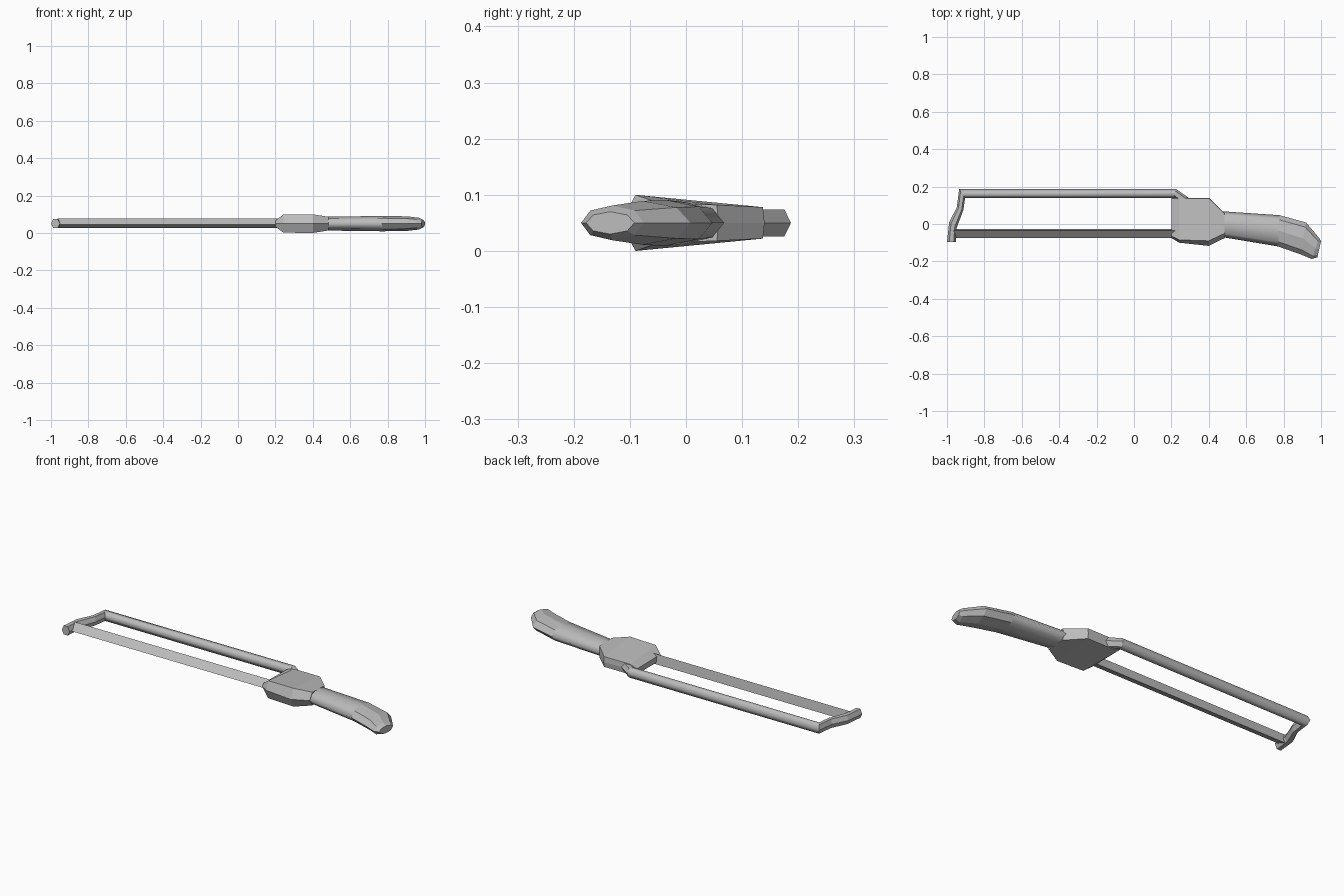
import bpy
import bmesh
from math import cos, sin, pi, radians
from mathutils import Vector

cube = bpy.data.objects.get("Cube")
if cube:
    bpy.data.objects.remove(cube, do_unlink=True)

MID = 0.05  # height of the tool's centre plane

grey = bpy.data.materials.new("plain_grey")
grey.use_nodes = True
colour = (0.5, 0.5, 0.5, 1)
grey.diffuse_color = colour
grey.node_tree.nodes["Principled BSDF"].inputs["Base Color"].default_value = colour


def loft(name, rings, smooth_spans=()):
    """Skin a chain of equal rings, cap both ends, smooth the chosen spans."""
    bm = bmesh.new()
    loops = [[bm.verts.new(p) for p in ring] for ring in rings]
    n = len(loops[0])
    for span, (a, b) in enumerate(zip(loops, loops[1:])):
        for i in range(n):
            j = (i + 1) % n
            face = bm.faces.new((a[i], a[j], b[j], b[i]))
            face.smooth = span in smooth_spans
    bm.faces.new(loops[0])
    bm.faces.new(loops[-1])
    bmesh.ops.recalc_face_normals(bm, faces=bm.faces)
    # keep the borders between smooth and flat spans crisp
    for e in bm.edges:
        if len({f.smooth for f in e.link_faces}) > 1:
            e.smooth = False
    mesh = bpy.data.meshes.new(name)
    bm.to_mesh(mesh)
    bm.free()
    mesh.materials.append(grey)
    obj = bpy.data.objects.new(name, mesh)
    bpy.context.collection.objects.link(obj)
    return obj


def oval(front, back, half_height, sides):
    """Polygonal ring spanning two plan points."""
    f, b = Vector((*front, MID)), Vector((*back, MID))
    centre, half = (f + b) / 2, (f - b) / 2
    ring = []
    for i in range(sides):
        t = 2 * pi * i / sides
        ring.append(centre + half * cos(t) + Vector((0, 0, half_height * sin(t))))
    return ring


# Bent hexagonal frame: outer and inner plan points
frame_path = [
    ((-1, -0.095), (-0.952, -0.095)),
    ((-0.988, 0.01), (-0.948, -0.02)),
    ((-0.947, 0.09), (-0.912, 0.075)),
    ((-0.935, 0.187), (-0.903, 0.14)),
    ((0.225, 0.187), (0.215, 0.14)),
    ((0.3, 0.135), (0.26, 0.1)),
]
loft("frame", [oval(o, i, 0.028, 6) for o, i in frame_path], {3})

# Three-sided blade, cutting edge to the front
blade_y = -0.046
blade = []
for x in (-0.965, 0.225):
    blade.append([(x, blade_y + 0.03 * cos(radians(a)), MID + 0.03 * sin(radians(a)))
                  for a in (70, 190, 310)])
loft("blade", blade)


# Guard block, thicker at the front than at the back
def guard_ring(x, edge, front, back, front_h, back_h):
    return [(x, edge, MID), (x, front, MID + front_h), (x, back, MID + back_h),
            (x, back + 0.003, MID), (x, back, MID - back_h), (x, front, MID - front_h)]


loft("guard", [
    guard_ring(0.2, -0.075, -0.065, 0.137, 0.016, 0.014),
    guard_ring(0.242, -0.1, -0.085, 0.137, 0.048, 0.028),
    guard_ring(0.4, -0.117, -0.09, 0.137, 0.05, 0.028),
    guard_ring(0.485, -0.075, -0.05, 0.055, 0.036, 0.032),
])

# Curved grip: front and back plan points with half height
grip_path = [
    ((0.47, -0.07), (0.47, 0.068), 0.037),
    ((0.77, -0.12), (0.778, 0.047), 0.041),
    ((0.89, -0.162), (0.92, 0.008), 0.039),
    ((0.95, -0.187), (0.99, -0.075), 0.031),
    ((0.98, -0.178), (1, -0.092), 0.02),
]
loft("grip", [oval(f, b, h, 8) for f, b, h in grip_path], {0})
